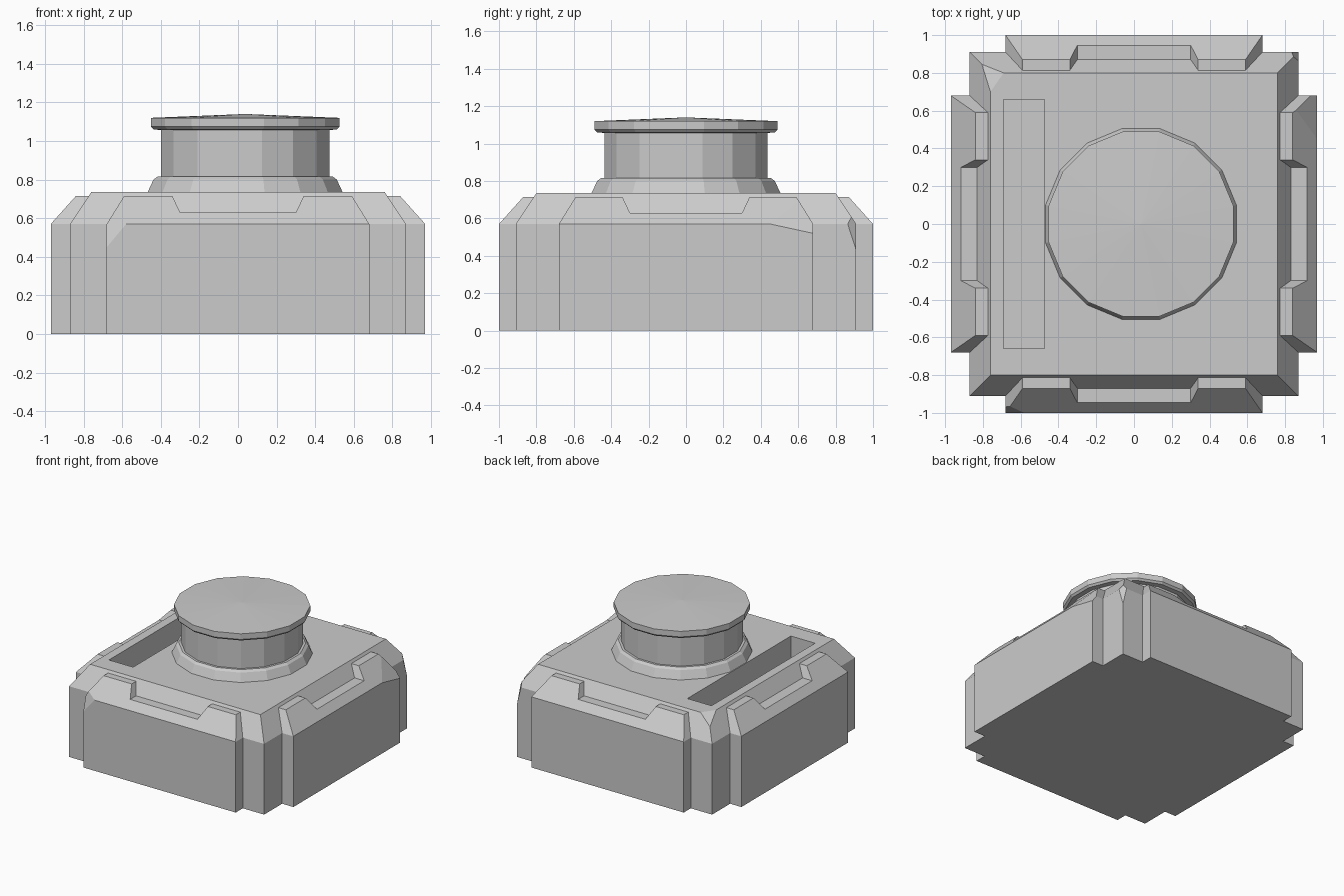
import bpy, bmesh
from math import pi, cos, sin, radians
from mathutils import Vector, Matrix

if "Cube" in bpy.data.objects:
    bpy.data.objects.remove(bpy.data.objects["Cube"])


def finish(bm, name):
    bmesh.ops.recalc_face_normals(bm, faces=bm.faces)
    me = bpy.data.meshes.new(name)
    bm.to_mesh(me)
    bm.free()
    ob = bpy.data.objects.new(name, me)
    bpy.context.collection.objects.link(ob)
    return ob


def loft(bm, rings):
    """Bridge equal-sized rings of points and cap both ends."""
    loops = [[bm.verts.new(p) for p in r] for r in rings]
    n = len(loops[0])
    for a, b in zip(loops, loops[1:]):
        for i in range(n):
            j = (i + 1) % n
            bm.faces.new((a[i], a[j], b[j], b[i]))
    bm.faces.new(loops[0])
    bm.faces.new(loops[-1])


def slice_off(bm, a, b, c, inside):
    """Remove everything beyond the plane abc, as seen from inside, and close the cut."""
    a, b, c = Vector(a), Vector(b), Vector(c)
    n = (b - a).cross(c - a).normalized()
    if n.dot(Vector(inside) - a) > 0:
        n = -n
    res = bmesh.ops.bisect_plane(bm, geom=bm.verts[:] + bm.edges[:] + bm.faces[:],
                                 dist=1e-5, plane_co=a, plane_no=n, clear_outer=True)
    edges = [e for e in res['geom_cut'] if isinstance(e, bmesh.types.BMEdge) and e.is_boundary]
    bmesh.ops.edgenet_fill(bm, edges=edges)


def rect(x, y, z, cx=0):
    return [(cx - x, -y, z), (cx + x, -y, z), (cx + x, y, z), (cx - x, y, z)]


# main body with sloped shoulders and two chipped corners
bm = bmesh.new()
loft(bm, [rect(.87, .91, 0), rect(.87, .91, .57), rect(.76, .80, .735)])
slice_off(bm, (-.76, .70, .735), (-.69, .80, .735), (-.805, .845, .667), (0, 0, .3))
slice_off(bm, (.87, .91, .43), (.835, .91, .57), (.845, .885, .607), (0, 0, .3))
body = finish(bm, "body")

# recessed slot on the left of the top
bm = bmesh.new()
loft(bm, [rect(.108, .66, .51, -.582), rect(.108, .66, .9, -.582)])
cutter = finish(bm, "slot_cutter")
cutter.hide_render = True
mod = body.modifiers.new("slot", 'BOOLEAN')
mod.operation = 'DIFFERENCE'
mod.solver = 'EXACT'
mod.object = cutter
dg = bpy.context.evaluated_depsgraph_get()
cut_mesh = bpy.data.meshes.new_from_object(body.evaluated_get(dg))
body.modifiers.clear()
body.data = cut_mesh
bpy.data.objects.remove(cutter)

# notched armour panel on each side
HALF = [(.68, 0), (.68, .57), (.59, .715), (.34, .715), (.30, .63)]
OUTLINE = HALF + [(-u, z) for u, z in reversed(HALF)]


def panel(name, angle, reach, back, chip=None):
    bm = bmesh.new()
    loft(bm, [[(u, -v, z) for u, z in OUTLINE] for v in (back, reach)])
    inside = (0, -back, .3)
    slice_off(bm, (0, -reach, .57), (1, -reach, .57), (0, .13 - reach, .715), inside)
    if chip:
        slice_off(bm, *chip, inside)
    bm.transform(Matrix.Rotation(radians(angle), 4, 'Z'))
    finish(bm, name)


panel("front_panel", 0, 1.0, .79,
      [(-.68, -1, .45), (-.58, -1, .57), (-.665, -.965, .60)])
panel("right_panel", 90, .97, .75,
      [(.45, -.97, .57), (.68, -.97, .52), (.60, -.855, .70)])
panel("back_panel", 180, 1.0, .79)
panel("left_panel", 270, .97, .75)


# sixteen-sided plunger: flared collar, neck and domed cap
def turned(name, profile, tip=None, sides=16, cx=.037):
    k = 1 / cos(pi / sides)
    rings = [[(cx + r * k * cos((i + .5) * 2 * pi / sides),
               r * k * sin((i + .5) * 2 * pi / sides), z) for i in range(sides)]
             for r, z in profile]
    bm = bmesh.new()
    loft(bm, rings)
    if tip:
        bm.faces.ensure_lookup_table()
        res = bmesh.ops.poke(bm, faces=[bm.faces[-1]])
        res['verts'][0].co.z = tip
    finish(bm, name)


turned("collar", [(.505, .72), (.505, .735), (.475, .80), (.455, .815), (.42, .815)])
turned("neck", [(.437, .78), (.437, 1.065)])
turned("cap", [(.44, 1.057), (.475, 1.06), (.489, 1.075), (.489, 1.12)], tip=1.14)
